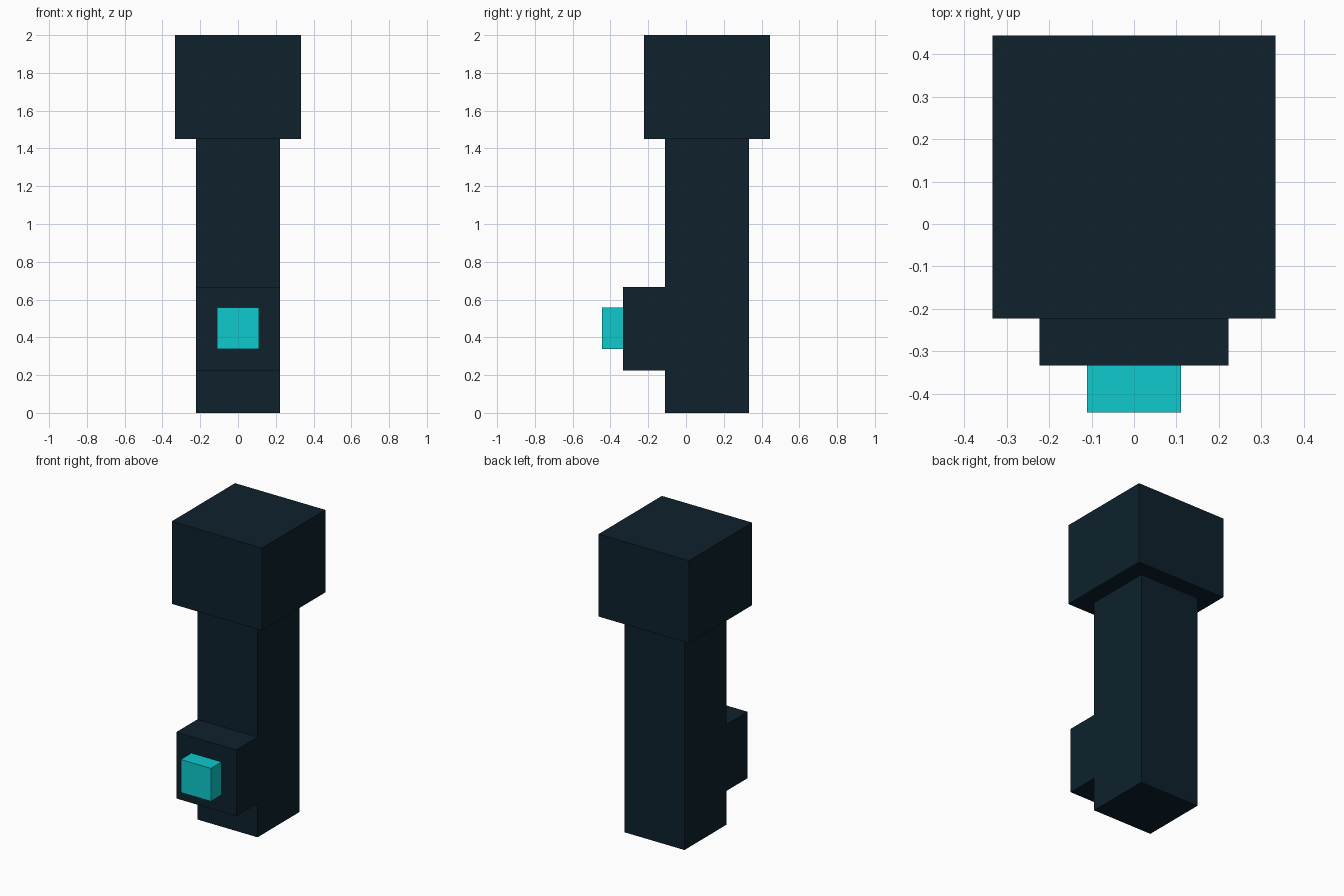
import bpy

if "Cube" in bpy.data.objects:
    bpy.data.objects.remove(bpy.data.objects["Cube"])


def material(name, color):
    mat = bpy.data.materials.new(name)
    mat.diffuse_color = (*color, 1.0)
    mat.use_nodes = True
    mat.node_tree.nodes["Principled BSDF"].inputs["Base Color"].default_value = mat.diffuse_color
    return mat


def box(name, x, y, z, mat):
    """Box from its (min, max) range on each axis."""
    ranges = (x, y, z)
    bpy.ops.mesh.primitive_cube_add(size=1, location=[(a + b) / 2 for a, b in ranges])
    obj = bpy.context.object
    obj.name = name
    obj.scale = [b - a for a, b in ranges]
    bpy.ops.object.transform_apply(location=False, rotation=False, scale=True)
    obj.data.materials.append(mat)
    return obj


dark = material("dark navy", (0.0044, 0.0152, 0.0252))
cyan = material("bright cyan", (0.0044, 0.591, 0.604))

# Tall shaft and wide block on top
box("shaft", (-0.222, 0.222), (-0.111, 0.333), (0.0, 1.45), dark)
box("head_block", (-0.333, 0.333), (-0.222, 0.444), (1.45, 2.0), dark)

# Housing on the front with its cyan button
box("front_housing", (-0.222, 0.222), (-0.333, -0.111), (0.225, 0.667), dark)
box("button", (-0.111, 0.111), (-0.444, -0.333), (0.337, 0.557), cyan)
